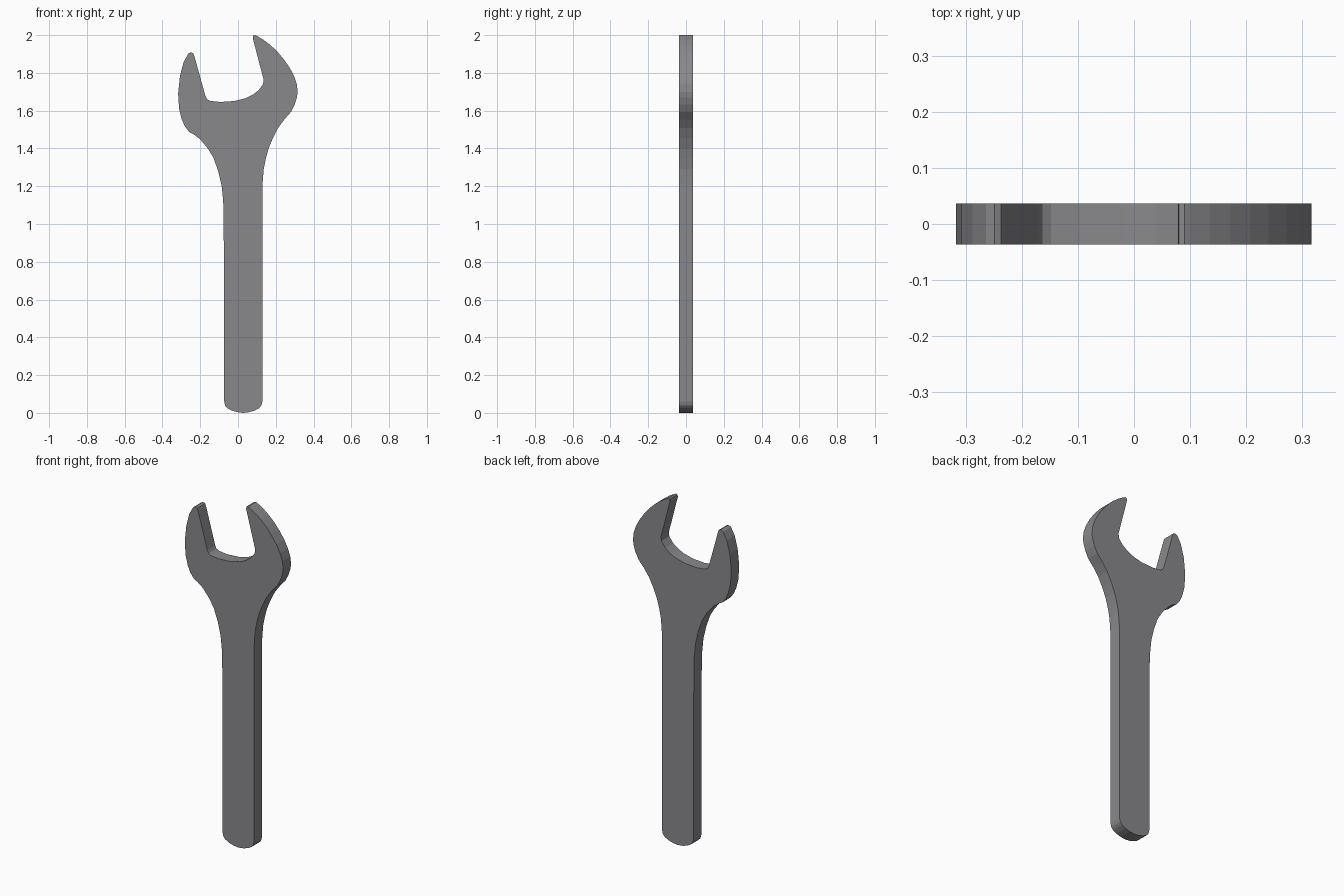
import bpy, bmesh

HALF_THICKNESS = 0.0365

# outline sections as (x, z), running counter-clockwise from the handle end
handle_end = [(-.073, .27), (-.073, .06), (-.068, .038), (-.056, .025), (-.035, .013), (-.005, .004),
              (.028, 0), (.06, .004), (.09, .013), (.111, .025), (.123, .038), (.129, .06)]
right_jaw = [(.13, 1.21), (.136, 1.29), (.147, 1.345), (.162, 1.40), (.185, 1.455), (.212, 1.508),
             (.245, 1.553), (.28, 1.593), (.30, 1.632), (.312, 1.67), (.316, 1.70), (.311, 1.742),
             (.296, 1.785), (.272, 1.83), (.24, 1.875), (.207, 1.914), (.172, 1.947), (.135, 1.975),
             (.101, 1.995), (.09, 2.0), (.08, 1.998), (.078, 1.984)]
mouth = [(.135, 1.767), (.133, 1.74), (.107, 1.706), (.077, 1.684), (.04, 1.666), (-.02, 1.651),
         (-.095, 1.646), (-.148, 1.652), (-.163, 1.66), (-.172, 1.676)]
left_jaw = [(-.23, 1.885), (-.237, 1.904), (-.249, 1.909), (-.264, 1.901), (-.288, 1.857),
            (-.307, 1.785), (-.317, 1.69), (-.312, 1.61), (-.298, 1.555), (-.282, 1.518),
            (-.258, 1.487), (-.235, 1.475), (-.202, 1.45), (-.16, 1.40), (-.13, 1.35), (-.105, 1.28),
            (-.087, 1.205), (-.079, 1.13), (-.076, 1.06)]
outline = handle_end + right_jaw + mouth + left_jaw

steel = bpy.data.materials.new("steel grey")
steel.diffuse_color = (0.25, 0.245, 0.26, 1)

# spanner: flat plate extruded from the outline
bm = bmesh.new()
face = bm.faces.new([bm.verts.new((x, -HALF_THICKNESS, z)) for x, z in outline])
ext = bmesh.ops.extrude_face_region(bm, geom=[face])
moved = [e for e in ext["geom"] if isinstance(e, bmesh.types.BMVert)]
bmesh.ops.translate(bm, verts=moved, vec=(0, 2 * HALF_THICKNESS, 0))
bmesh.ops.recalc_face_normals(bm, faces=bm.faces)

mesh = bpy.data.meshes.new("spanner")
bm.to_mesh(mesh)
bm.free()
mesh.materials.append(steel)
spanner = bpy.data.objects.new("spanner", mesh)
bpy.context.collection.objects.link(spanner)
